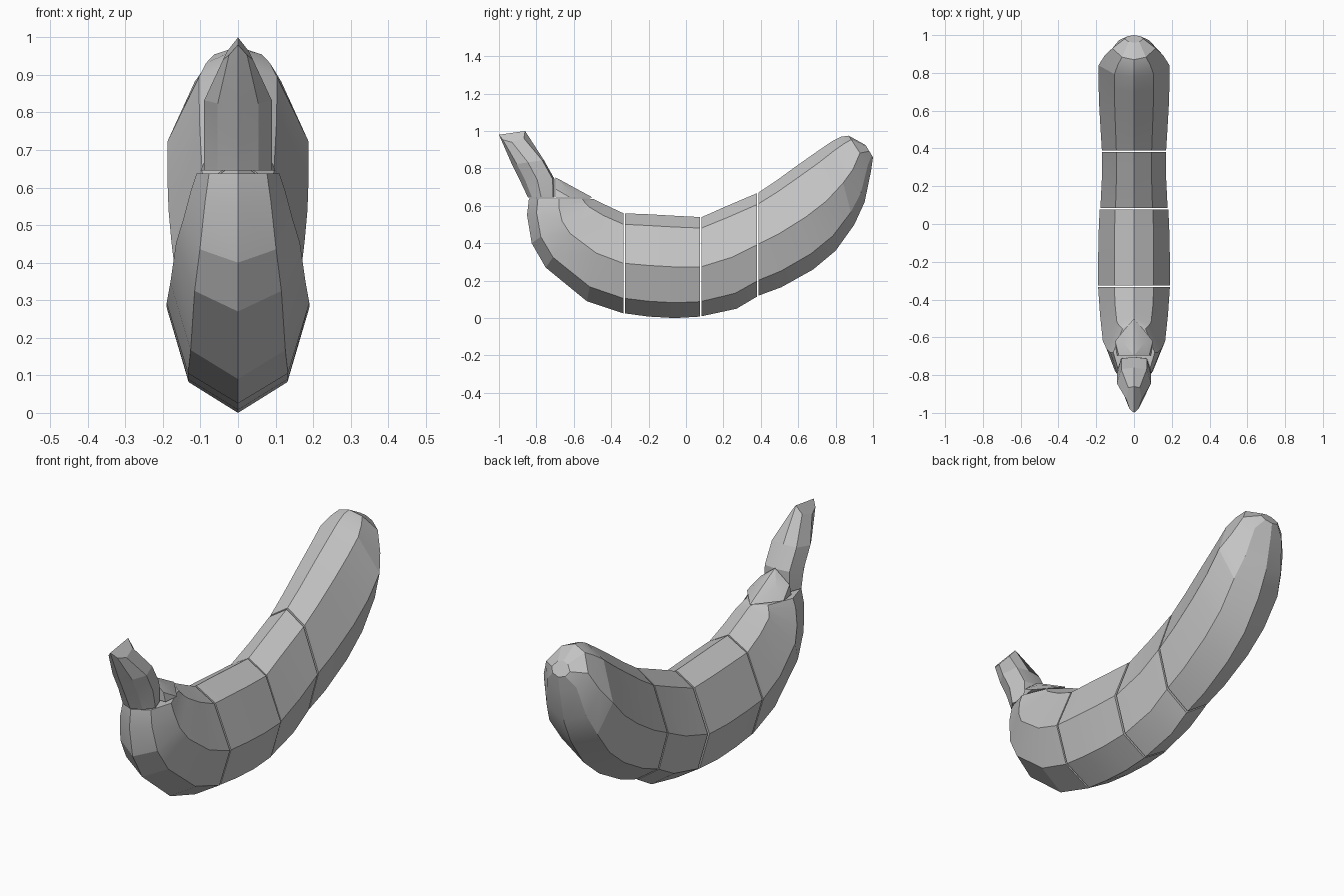
import bpy, bmesh, math
from mathutils import Vector

cube = bpy.data.objects.get("Cube")
if cube:
    bpy.data.objects.remove(cube, do_unlink=True)

# Single plain grey
grey = bpy.data.materials.new("plain_grey")
grey.use_nodes = True
colour = (0.55, 0.55, 0.55, 1)
grey.diffuse_color = colour
grey.node_tree.nodes["Principled BSDF"].inputs["Base Color"].default_value = colour

# Half cross-sections: (fraction from top to bottom, share of half width)
BODY = [(0, 0), (0.11, 0.55), (0.5, 1), (0.85, 0.7), (1, 0)]
STEM = [(0, 0), (0.05, 0.75), (0.5, 1), (0.85, 0.6), (1, 0)]


def finish(name, bm):
    bmesh.ops.recalc_face_normals(bm, faces=bm.faces)
    mesh = bpy.data.meshes.new(name)
    bm.to_mesh(mesh)
    bm.free()
    mesh.materials.append(grey)
    obj = bpy.data.objects.new(name, mesh)
    bpy.context.collection.objects.link(obj)
    bpy.ops.object.select_all(action='DESELECT')
    obj.select_set(True)
    bpy.context.view_layer.objects.active = obj
    bpy.ops.object.shade_smooth_by_angle(angle=math.radians(15))
    return obj


def loft(name, sections, profile=BODY):
    """Join rings given as (top y, top z, bottom y, bottom z, half width, side drop)."""
    bm = bmesh.new()
    rings = []
    for ty, tz, by, bz, w, *drop in sections:
        top, bottom = Vector((0, ty, tz)), Vector((0, by, bz))
        d = drop[0] if drop else 0

        def point(f, k, side):
            return top.lerp(bottom, f) + Vector((side * w * k, 0, -d * k))
        pts = [point(f, k, 1) for f, k in profile]
        pts += [point(f, k, -1) for f, k in profile[-2:0:-1]]
        rings.append([bm.verts.new(p) for p in pts])
    n = len(rings[0])
    for a, b in zip(rings, rings[1:]):
        for i in range(n):
            j = (i + 1) % n
            bm.faces.new((a[i], a[j], b[j], b[i]))
    # Caps split along the centre line
    for r in (rings[0], rings[-1]):
        bm.faces.new(r[:n // 2 + 1])
        bm.faces.new(r[n // 2:] + r[:1])
    return finish(name, bm)


# Peeled-fruit body, four chunks with hairline gaps
loft("front_chunk", [
    (-0.334, 0.56, -0.334, 0.025, 0.19),
    (-0.43, 0.605, -0.53, 0.09, 0.18),
    (-0.49, 0.635, -0.75, 0.27, 0.165),
    (-0.50, 0.637, -0.825, 0.40, 0.145),
    (-0.51, 0.638, -0.85, 0.55, 0.125),
    (-0.52, 0.638, -0.84, 0.638, 0.11),
])
loft("middle_chunk", [
    (-0.326, 0.56, -0.326, 0.025, 0.19),
    (-0.20, 0.555, -0.20, 0.008, 0.19),
    (-0.06, 0.547, -0.06, 0.0, 0.188),
    (0.076, 0.54, 0.076, 0.008, 0.182),
])
loft("rear_middle_chunk", [
    (0.084, 0.54, 0.084, 0.01, 0.178),
    (0.22, 0.60, 0.27, 0.05, 0.17),
    (0.38, 0.668, 0.38, 0.115, 0.17),
])
loft("rear_chunk", [
    (0.388, 0.672, 0.388, 0.12, 0.17),
    (0.49, 0.74, 0.51, 0.165, 0.177),
    (0.60, 0.82, 0.68, 0.26, 0.185),
    (0.70, 0.89, 0.80, 0.36, 0.188),
    (0.78, 0.945, 0.90, 0.50, 0.188),
    (0.83, 0.97, 0.955, 0.62, 0.155),
    (0.87, 0.975, 0.99, 0.79, 0.115),
    (0.96, 0.925, 1.0, 0.86, 0.05),
])

# Stem with a ridged tip
loft("stem", [
    (-0.704, 0.645, -0.845, 0.645, 0.09),
    (-0.704, 0.745, -0.885, 0.73, 0.09),
    (-0.76, 0.845, -0.93, 0.82, 0.09),
    (-0.86, 1.0, -1.0, 0.98, 0.04, 0.05),
], STEM)

# Small wedge behind the stem
bm = bmesh.new()
for x, y, z in [(0, -0.5, 0.645), (0.1, -0.62, 0.645), (0.09, -0.697, 0.645),
                (0.08, -0.697, 0.69), (0.055, -0.63, 0.69), (0, -0.697, 0.752)]:
    for side in ((1, -1) if x else (1,)):
        bm.verts.new((x * side, y, z))
bmesh.ops.convex_hull(bm, input=bm.verts)
finish("stem_wedge", bm)
